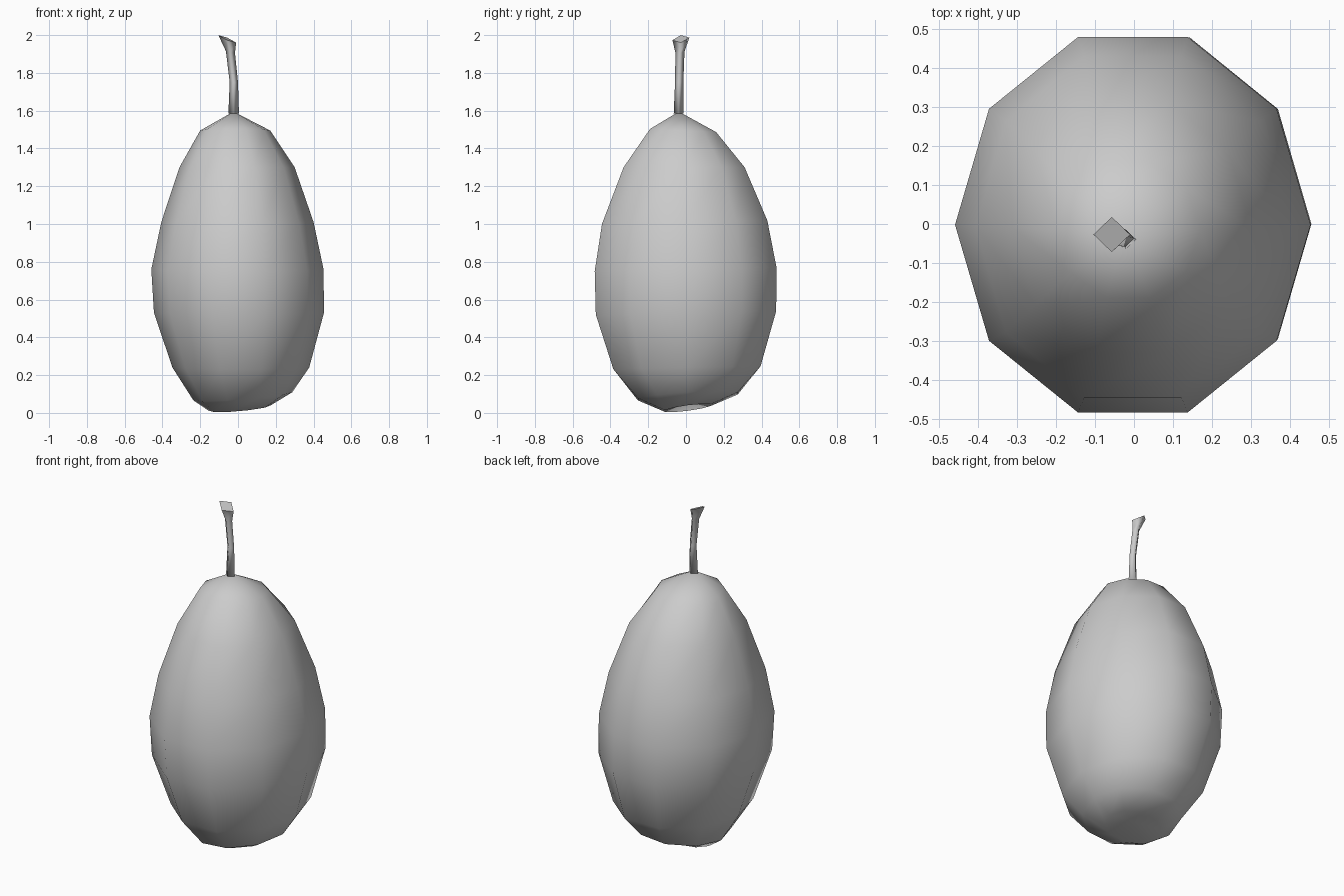
import bpy, math

if "Cube" in bpy.data.objects:
    bpy.data.objects.remove(bpy.data.objects["Cube"])


def build(name, rings, start, end, angle):
    """Loft rings of points, closing with a tip point or (if None) a flat cap."""
    n = len(rings[0])
    verts = [p for r in rings for p in r]
    faces = []
    for k in range(len(rings) - 1):
        for i in range(n):
            j = (i + 1) % n
            faces.append((k*n + i, k*n + j, (k+1)*n + j, (k+1)*n + i))
    last = (len(rings) - 1) * n
    if start:
        verts.append(start)
        c = len(verts) - 1
        faces += [(c, (i + 1) % n, i) for i in range(n)]
    else:
        faces.append(tuple(reversed(range(n))))
    if end:
        verts.append(end)
        c = len(verts) - 1
        faces += [(c, last + i, last + (i + 1) % n) for i in range(n)]
    else:
        faces.append(tuple(last + i for i in range(n)))
    me = bpy.data.meshes.new(name)
    me.from_pydata(verts, [], faces)
    ob = bpy.data.objects.new(name, me)
    bpy.context.collection.objects.link(ob)
    bpy.ops.object.select_all(action='DESELECT')
    bpy.context.view_layer.objects.active = ob
    ob.select_set(True)
    bpy.ops.object.shade_smooth_by_angle(angle=math.radians(angle))
    return ob


def ring(n, cx, cy, rx, ry, z, tx=0, ty=0):
    """Elliptical ring whose height leans by tx, ty across x and y."""
    pts = []
    for i in range(n):
        a = 2 * math.pi * i / n
        x, y = rx * math.cos(a), ry * math.sin(a)
        pts.append((cx + x, cy + y, z + tx * x + ty * y))
    return pts


# fruit: ten-sided egg with a tilted, dimpled base
fruit_profile = [
    (0.01, 0.01, 0.165, 0.128, 0.026, 0.09, 0.13),
    (0.025, 0.01, 0.262, 0.278, 0.088, 0.08, 0.06),
    (0.015, 0.005, 0.362, 0.410, 0.24, 0.0, 0.02),
    (0.005, 0.0, 0.450, 0.502, 0.53, 0.0, 0.02),
    (-0.003, -0.002, 0.456, 0.506, 0.76, 0.0, 0.02),
    (-0.003, -0.007, 0.403, 0.460, 1.01, 0.0, 0.02),
    (-0.005, -0.01, 0.305, 0.337, 1.30, 0.0, 0.0),
    (-0.015, -0.015, 0.185, 0.184, 1.495, 0.0, -0.05),
]
build("fruit", [ring(10, *p) for p in fruit_profile],
      (0.02, 0.01, 0.065), (-0.024, -0.038, 1.595), 80)

# stem: thin four-sided stalk flaring to a slanted cut end
stem_profile = [
    (-0.023, -0.039, 0.028, 0.026, 1.585),
    (-0.022, -0.036, 0.022, 0.022, 1.75),
    (-0.040, -0.032, 0.024, 0.024, 1.91, -0.2, 0.1),
    (-0.057, -0.027, 0.047, 0.045, 1.98, -0.42, 0.15),
]
build("stem", [ring(4, *p) for p in stem_profile], None, None, 100)
for p in bpy.data.objects["stem"].data.polygons:
    if p.normal.z > 0.6:
        p.use_smooth = False
